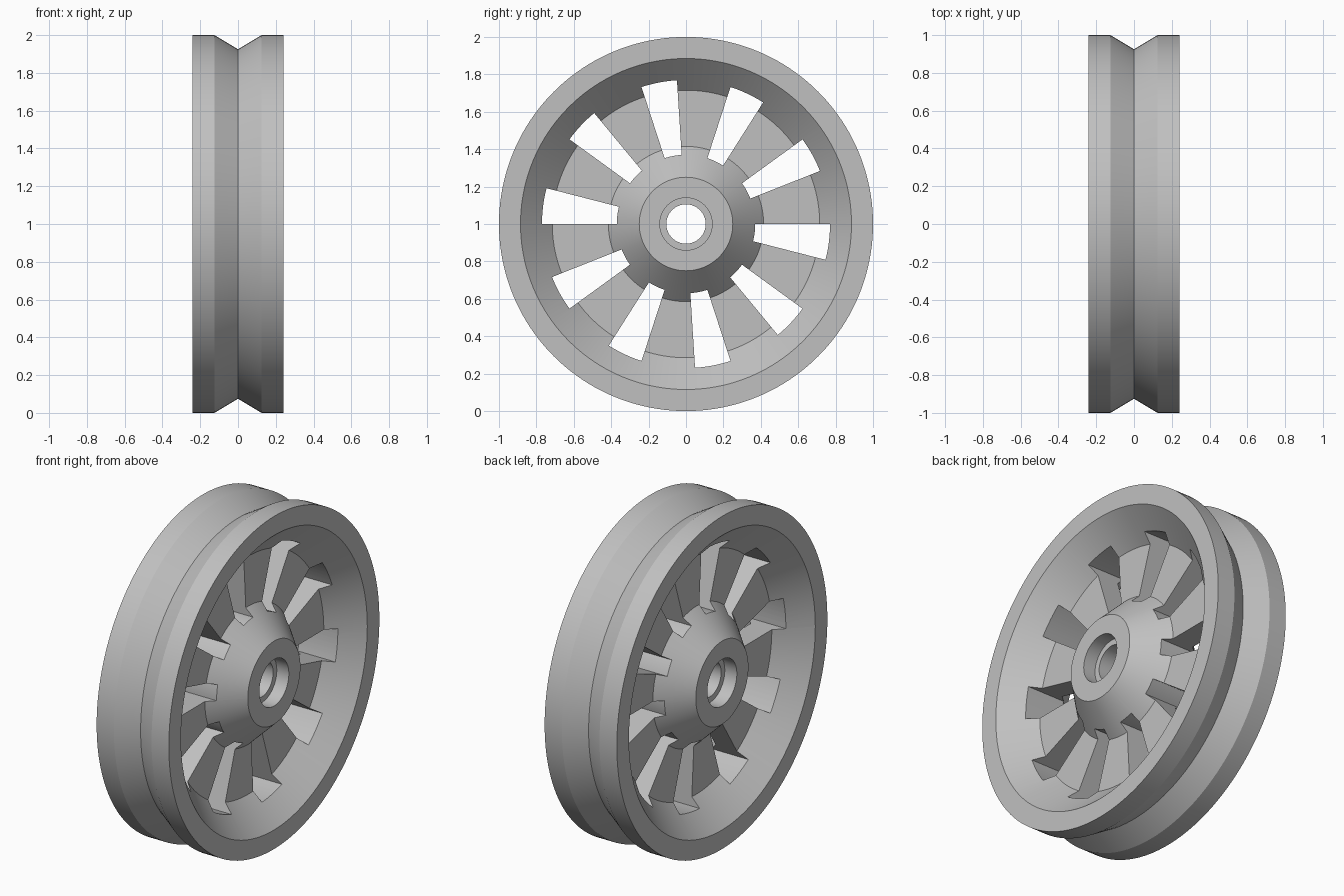
import bpy
import bmesh
from math import cos, sin, pi, radians

SEGMENTS = 160
WINDOWS = 10

if "Cube" in bpy.data.objects:
    bpy.data.objects.remove(bpy.data.objects["Cube"])

# Plain grey metal
metal = bpy.data.materials.new("grey_metal")
metal.use_nodes = True
grey = (0.53, 0.53, 0.53, 1)
metal.diffuse_color = grey
metal.node_tree.nodes["Principled BSDF"].inputs["Base Color"].default_value = grey


def make_object(name, bm):
    bmesh.ops.recalc_face_normals(bm, faces=bm.faces)
    mesh = bpy.data.meshes.new(name)
    bm.to_mesh(mesh)
    bm.free()
    mesh.materials.append(metal)
    obj = bpy.data.objects.new(name, mesh)
    bpy.context.collection.objects.link(obj)
    obj.location.z = 1
    return obj


def lathe(name, profile):
    """Revolve a closed (x, radius) outline around the x axis."""
    bm = bmesh.new()
    rings = []
    for i in range(SEGMENTS):
        a = 2 * pi * i / SEGMENTS
        rings.append([bm.verts.new((x, r * cos(a), r * sin(a))) for x, r in profile])
    for i, ring in enumerate(rings):
        after = rings[(i + 1) % SEGMENTS]
        for j in range(len(profile)):
            k = (j + 1) % len(profile)
            bm.faces.new((ring[j], ring[k], after[k], after[j]))
    return make_object(name, bm)


def window_cutters(name, inner, outer, middle, width, steps=6):
    """Ring of arc-ended blocks that cut the openings between the spokes."""
    bm = bmesh.new()
    for n in range(WINDOWS):
        start = middle - width / 2 + n * 2 * pi / WINDOWS
        angles = [start + width * i / steps for i in range(steps + 1)]
        outline = [(outer, a) for a in angles] + [(inner, a) for a in reversed(angles)]
        verts = [bm.verts.new((-0.4, r * cos(a), r * sin(a))) for r, a in outline]
        face = bm.faces.new(verts)
        moved = bmesh.ops.extrude_face_region(bm, geom=[face])["geom"]
        top = [v for v in moved if isinstance(v, bmesh.types.BMVert)]
        bmesh.ops.translate(bm, verts=top, vec=(0.8, 0, 0))
    return make_object(name, bm)


# Half section: counterbored hub, thin web, flared rim, V groove
half = [(0.16, 0.105), (0.16, 0.14), (0.24, 0.14), (0.24, 0.25), (0.07, 0.415),
        (0.07, 0.715), (0.24, 0.885), (0.24, 1.0), (0.125, 1.0)]
profile = half + [(0, 0.925)] + [(-x, r) for x, r in reversed(half)]
wheel = lathe("grooved_wheel", profile)

# Openings between the spokes
cutter = window_cutters("window_cutters", 0.37, 0.77, radians(-7.2), radians(14.4))
cutter.hide_render = True
cut = wheel.modifiers.new("windows", "BOOLEAN")
cut.operation = "DIFFERENCE"
cut.solver = "EXACT"
cut.object = cutter

bpy.ops.object.select_all(action="DESELECT")
wheel.select_set(True)
bpy.context.view_layer.objects.active = wheel
bpy.ops.object.modifier_apply(modifier=cut.name)
bpy.data.objects.remove(cutter)
bpy.ops.object.shade_smooth_by_angle(angle=radians(25))
